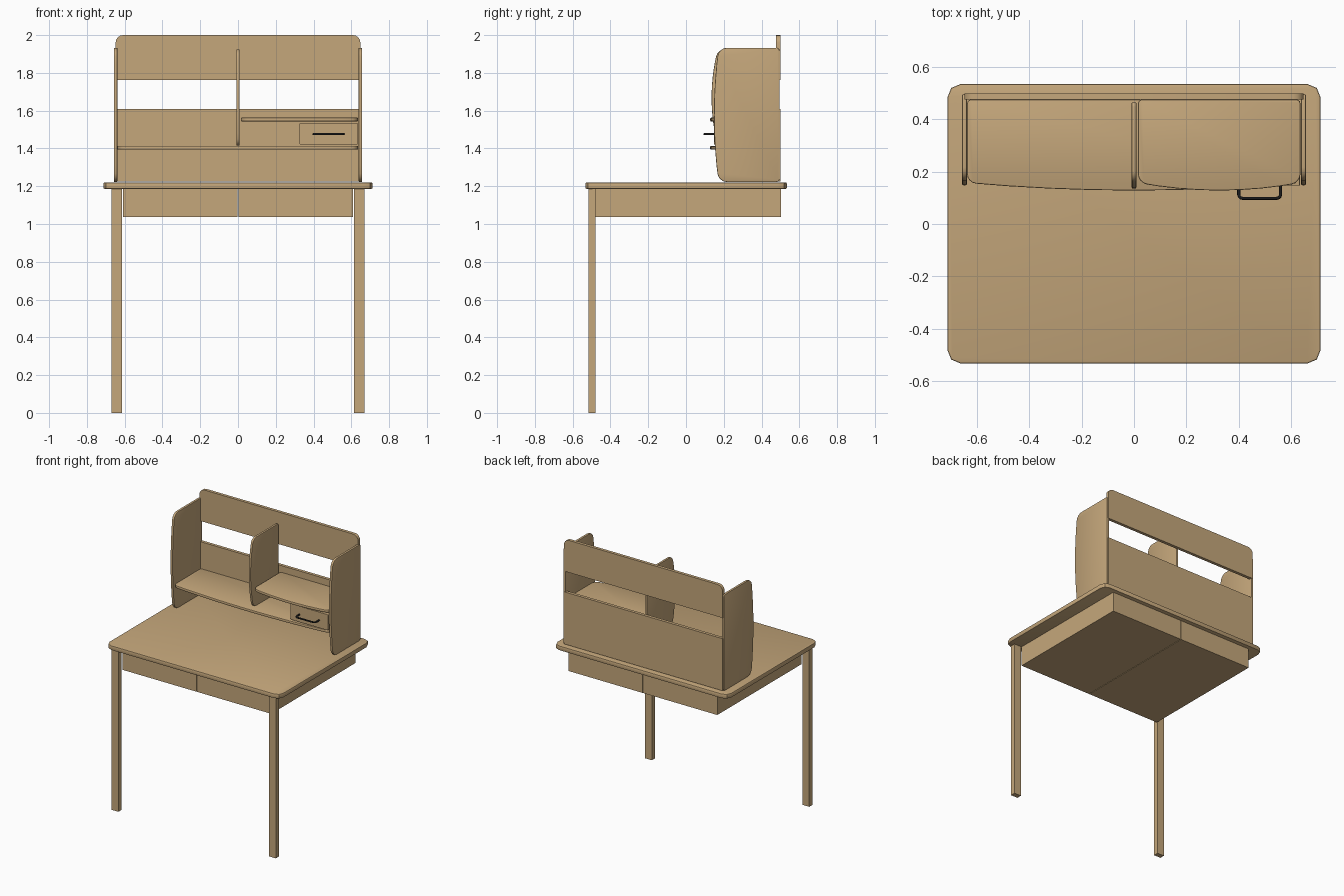
import bpy, bmesh, math
from mathutils import Vector

if "Cube" in bpy.data.objects:
    bpy.data.objects.remove(bpy.data.objects["Cube"])


def material(name, rgb):
    m = bpy.data.materials.new(name)
    m.diffuse_color = (*rgb, 1)
    m.use_nodes = True
    m.node_tree.nodes["Principled BSDF"].inputs["Base Color"].default_value = m.diffuse_color
    return m


WOOD = material("light wood", (0.558, 0.386, 0.198))
BLACK = material("black metal", (0.012, 0.012, 0.012))


def fillet(corners, seg=4):
    """Outline from (u, v, radius) corners, each rounded with an arc-like curve."""
    out, n = [], len(corners)
    for i, (u, v, r) in enumerate(corners):
        p = Vector((u, v))
        if r == 0:
            out.append(p)
            continue
        a = (Vector(corners[i - 1][:2]) - p).normalized() * r
        b = (Vector(corners[(i + 1) % n][:2]) - p).normalized() * r
        for k in range(seg + 1):
            t = k / seg * math.pi / 2
            out.append(p + a * (1 - math.sin(t)) + b * (1 - math.cos(t)))
    return out


def bowed(lo, hi, mid, end, back, r_front, r_back):
    """Board outline (u along, v depth) with a front edge bulging towards -v."""
    c = [(hi, back, r_back), (lo, back, r_back), (lo, end, r_front)]
    for k in range(1, 8):
        s = k / 4 - 1
        c.append((lo + (hi - lo) * k / 8, mid + (end - mid) * s * s, 0))
    c.append((hi, end, r_front))
    return fillet(c)


def prism(name, outline, axis, lo, hi, bevel=0.0, mat=WOOD):
    """Extrude a 2D outline along an axis: z uses (x,y), y uses (x,z), x uses (z,y)."""
    place = {"z": lambda u, v, d: (u, v, d),
             "y": lambda u, v, d: (u, d, v),
             "x": lambda u, v, d: (d, v, u)}[axis]
    bm = bmesh.new()
    rings = [[bm.verts.new(place(u, v, d)) for u, v in outline] for d in (lo, hi)]
    caps = [bm.faces.new(r) for r in rings]
    n = len(outline)
    for i in range(n):
        j = (i + 1) % n
        bm.faces.new((rings[0][i], rings[0][j], rings[1][j], rings[1][i]))
    bmesh.ops.recalc_face_normals(bm, faces=bm.faces)
    if bevel:
        rim = list({e for f in caps for e in f.edges})
        bmesh.ops.bevel(bm, geom=rim, offset=bevel, segments=2, profile=0.5, affect='EDGES')
    return finish(name, bm, mat)


def finish(name, bm, mat):
    me = bpy.data.meshes.new(name)
    bm.to_mesh(me)
    bm.free()
    me.materials.append(mat)
    ob = bpy.data.objects.new(name, me)
    bpy.context.collection.objects.link(ob)
    return ob


def rect(u0, u1, v0, v1, r=0.0):
    return [(u0, v0, r), (u1, v0, r), (u1, v1, r), (u0, v1, r)]


def box(name, x0, x1, y0, y1, z0, z1):
    return prism(name, fillet(rect(x0, x1, y0, y1)), "z", z0, z1)


# Table top with softly rounded corners
prism("table_top", fillet(rect(-0.712, 0.712, -0.532, 0.534, 0.048), 2), "z", 1.186, 1.22, 0.006)

# Front legs and under-table drawers, left and right
for side, s in (("left", -1), ("right", 1)):
    box(side + "_leg", *sorted((s * 0.615, s * 0.671)), -0.517, -0.48, 0, 1.187)
    box(side + "_table_drawer", *sorted((s * 0.002, s * 0.608)), -0.48, 0.503, 1.037, 1.187)
    # Hutch side panels with bowed front edge
    prism(side + "_side_panel", bowed(1.222, 1.933, 0.148, 0.172, 0.496, 0.045, 0.018),
          "x", *sorted((s * 0.638, s * 0.657)), 0.005)

# Hutch back boards
prism("upper_back_board",
      fillet([(-0.648, 1.763, 0), (0.648, 1.763, 0), (0.648, 2.0, 0.04), (-0.648, 2.0, 0.04)]),
      "y", 0.476, 0.499)
box("lower_back_board", -0.648, 0.648, 0.476, 0.499, 1.225, 1.61)

# Shelves and divider
prism("long_shelf", bowed(-0.638, 0.636, 0.128, 0.157, 0.476, 0.035, 0.018), "z", 1.394, 1.414, 0.005)
prism("short_shelf", bowed(0.015, 0.636, 0.128, 0.157, 0.476, 0.035, 0.018), "z", 1.543, 1.563, 0.005)
prism("divider", bowed(1.415, 1.924, 0.135, 0.168, 0.466, 0.035, 0.018), "x", -0.009, 0.009, 0.005)

# Small drawer
prism("small_drawer", fillet(rect(0.325, 0.634, 1.42, 1.536, 0.008), 2), "y", 0.147, 0.47)

# Drawer handle: bent black bar
cu = bpy.data.curves.new("handle_path", 'CURVE')
cu.dimensions = '3D'
cu.bevel_depth = 0.006
cu.bevel_resolution = 2
cu.use_fill_caps = True
path = fillet([(0.4, 0.15, 0), (0.4, 0.098, 0.015), (0.56, 0.098, 0.015), (0.56, 0.15, 0)], 3)
sp = cu.splines.new('POLY')
sp.points.add(len(path) - 1)
for pt, (x, y) in zip(sp.points, path):
    pt.co = (x, y, 1.476, 1)
cu.materials.append(BLACK)
handle = bpy.data.objects.new("drawer_handle", cu)
bpy.context.collection.objects.link(handle)

# Smooth the rounded edges, keep the corners crisp
for ob in bpy.data.objects:
    if ob.type == 'MESH':
        bpy.ops.object.select_all(action='DESELECT')
        ob.select_set(True)
        bpy.context.view_layer.objects.active = ob
        bpy.ops.object.shade_smooth_by_angle(angle=math.radians(30))
